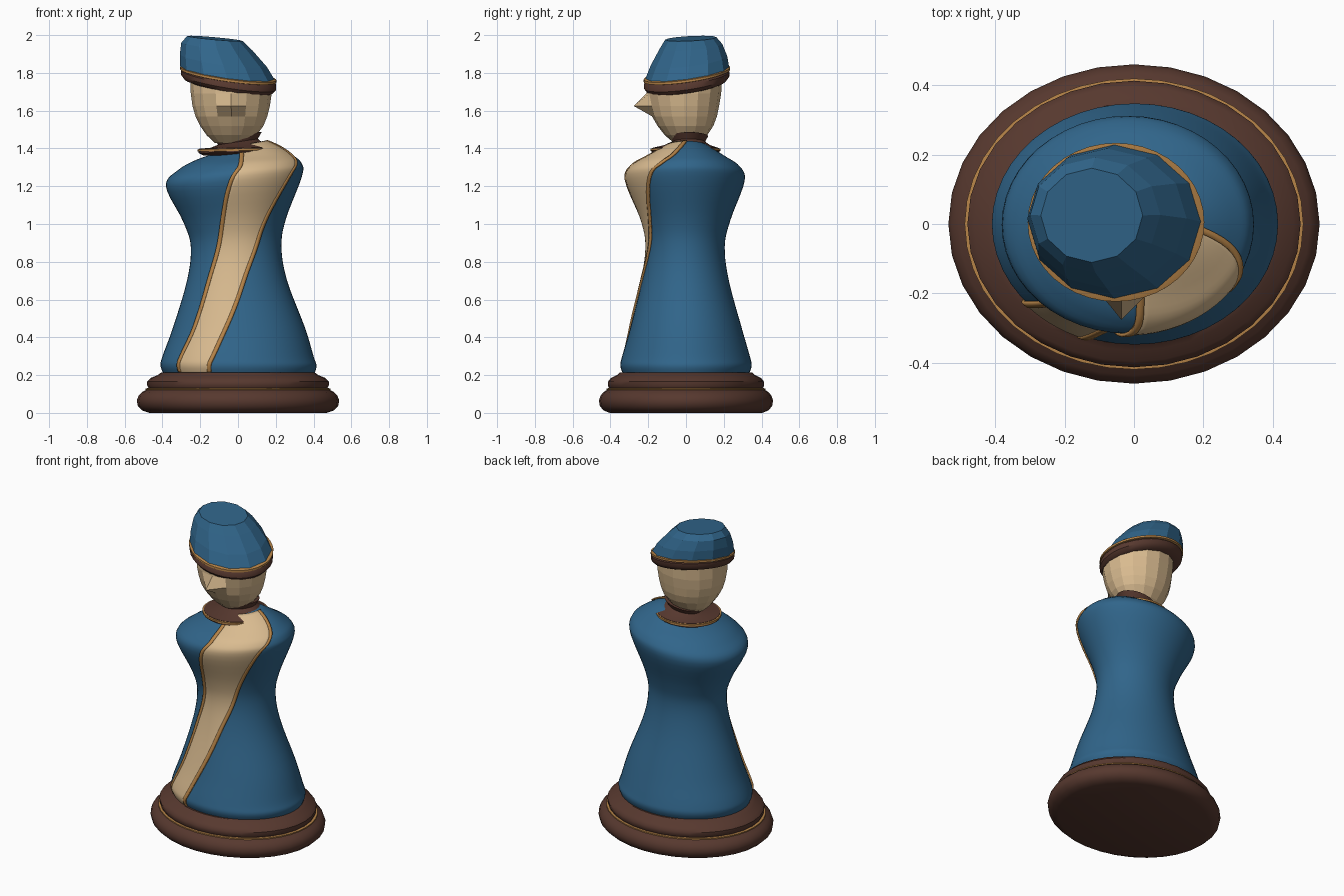
import bpy
import bmesh
from math import sin, cos, radians, pi

cube = bpy.data.objects.get("Cube")
if cube:
    bpy.data.objects.remove(cube, do_unlink=True)


def material(name, rgb):
    m = bpy.data.materials.new(name)
    m.use_nodes = True
    m.diffuse_color = (*rgb, 1)
    m.node_tree.nodes["Principled BSDF"].inputs["Base Color"].default_value = (*rgb, 1)
    return m


BLUE = material("robe blue", (0.03, 0.13, 0.255))
SKIN = material("pale wood", (0.70, 0.50, 0.28))
BROWN = material("dark wood", (0.095, 0.04, 0.028))
GOLD = material("gold trim", (0.47, 0.23, 0.065))


def ring_point(ring, a, grow=0.0):
    """Point on a tilted ellipse; angle 0 is the front."""
    z, cx, cy, rx, ry, tx, ty = ring[:7]
    u, v = sin(a), -cos(a)
    return (cx + (rx + grow) * u, cy + (ry + grow) * v,
            z + tx * rx * u + ty * ry * v + grow * 0.6)


def smooth_rings(keys, steps):
    """Spline through the key rings."""
    out = []
    for i in range(len(keys) - 1):
        quad = [keys[max(i - 1, 0)], keys[i], keys[i + 1], keys[min(i + 2, len(keys) - 1)]]
        for s in range(steps):
            t = s / steps
            out.append([b + 0.5 * t * (c - a + t * (2 * a - 5 * b + 4 * c - d
                        + t * (3 * (b - c) + d - a))) for a, b, c, d in zip(*quad)])
    return out + [list(keys[-1])]


def finish(name, bm, mat, smooth):
    bmesh.ops.recalc_face_normals(bm, faces=bm.faces)
    mesh = bpy.data.meshes.new(name)
    bm.to_mesh(mesh)
    bm.free()
    mesh.materials.append(mat)
    obj = bpy.data.objects.new(name, mesh)
    bpy.context.collection.objects.link(obj)
    if smooth:
        bpy.ops.object.select_all(action="DESELECT")
        obj.select_set(True)
        bpy.context.view_layer.objects.active = obj
        bpy.ops.object.shade_smooth_by_angle(angle=radians(40))
    return obj


def loft(name, rings, mat, sides, smooth=True, pull=None):
    """Closed stack of elliptical rings; pull moves one front point."""
    bm = bmesh.new()
    rows = [[bm.verts.new(ring_point(r, 2 * pi * k / sides)) for k in range(sides)]
            for r in rings]
    for lo, hi in zip(rows, rows[1:]):
        for k in range(sides):
            n = (k + 1) % sides
            bm.faces.new((lo[k], lo[n], hi[n], hi[k]))
    bm.faces.new(rows[0])
    bm.faces.new(rows[-1])
    if pull:
        rows[pull[0]][0].co.y = pull[1]
    return finish(name, bm, mat, smooth)


def strip(name, rings, span, mat, columns, grow):
    """Thin plate that follows the robe between two angles per ring."""
    bm = bmesh.new()
    rows = []
    for r in rings:
        a, b = span(r)
        rows.append([bm.verts.new(ring_point(r, a + (b - a) * k / columns, grow))
                     for k in range(columns + 1)])
    for lo, hi in zip(rows, rows[1:]):
        for k in range(columns):
            bm.faces.new((lo[k], lo[k + 1], hi[k + 1], hi[k]))
    obj = finish(name, bm, mat, True)
    mod = obj.modifiers.new("thickness", "SOLIDIFY")
    mod.thickness = 0.009
    mod.offset = -1


def band(name, z, cx, cy, rx, ry, tx, ty, half):
    """Thin gold ring."""
    loft(name, [(z + dz * half, cx, cy, rx + dr, ry + dr, tx, ty)
                for dz, dr in ((-1, -0.012), (-0.7, 0), (0.7, 0), (1, -0.012))], GOLD, 40)


# Base: stepped oval plinth
profile = [(0, .47), (.012, .505), (.035, .53), (.065, .536), (.09, .527), (.11, .508),
           (.122, .485), (.132, .474), (.145, .481), (.165, .481), (.185, .462),
           (.2, .425), (.215, .405)]
loft("base", [(z, 0, 0, r, r * .86, 0, 0) for z, r in profile], BROWN, 32)
band("base_trim", .126, 0, 0, .489, .42, 0, 0, .005)

# Robe: z, centre x y, radius x y, tilt x y, sash angles in degrees
robe_keys = [
    (.21, .005, 0, .40, .335, 0, 0, -51, -22),
    (.25, .003, 0, .413, .348, 0, 0, -50, -21),
    (.30, 0, 0, .40, .338, 0, 0, -48, -18),
    (.45, .005, 0, .35, .295, 0, 0, -42, -10),
    (.70, -.005, -.003, .265, .23, 0, 0, -34, 9),
    (.88, -.01, -.002, .24, .207, 0, 0, -23, 27),
    (1.02, -.018, 0, .272, .235, .03, 0, -14, 38),
    (1.225, -.022, -.002, .36, .312, .07, 0, -3, 54),
    (1.305, .012, 0, .325, .285, .05, 0, -1, 64),
    (1.36, .04, .005, .24, .2, .05, 0, -6, 72),
    (1.415, .025, .01, .12, .10, .2, 0, -8, 85),
]
robe = smooth_rings(robe_keys, 5)
loft("robe", robe, BLUE, 48)

# Sash with gold edging
strip("sash", robe, lambda r: (radians(r[7]), radians(r[8])), SKIN, 12, .006)
strip("sash_right_edge", robe,
      lambda r: (radians(r[7]) - .006 / r[3], radians(r[7]) + .016 / r[3]), GOLD, 2, .010)
strip("sash_left_edge", robe,
      lambda r: (radians(r[8]) - .016 / r[3], radians(r[8]) + .006 / r[3]), GOLD, 2, .010)

# Collar
loft("collar", [
    (1.365, -.015, 0, .165, .15, .02, 0),
    (1.38, -.015, -.003, .195, .18, .02, 0),
    (1.402, -.013, -.003, .192, .178, .02, 0),
    (1.415, -.005, .005, .14, .125, .08, 0),
    (1.435, 0, .015, .105, .085, .15, 0),
    (1.465, 0, .017, .125, .1, .17, 0),
    (1.47, 0, .017, .10, .08, .17, 0)], BROWN, 32)
band("collar_trim", 1.393, -.014, -.003, .2, .186, .02, 0, .008)

# Head, with one front point drawn out into a nose
loft("head", [
    (1.43, -.035, 0, .088, .065, 0, 0),
    (1.47, -.034, 0, .132, .112, 0, 0),
    (1.52, -.033, -.003, .168, .148, 0, 0),
    (1.57, -.035, -.008, .19, .172, 0, 0),
    (1.625, -.036, -.01, .205, .185, 0, 0),
    (1.69, -.036, -.012, .214, .198, 0, 0),
    (1.76, -.04, -.008, .214, .2, -.13, .14)], SKIN, 16, False, pull=(4, -.277))

# Cap: brim, trim and slouched crown
loft("cap_brim", [
    (1.722, -.05, .002, .205, .18, -.16, .14),
    (1.73, -.05, .002, .235, .21, -.16, .14),
    (1.75, -.05, .003, .252, .226, -.16, .14),
    (1.775, -.05, .004, .252, .226, -.15, .14),
    (1.792, -.05, .004, .235, .21, -.14, .14)], BROWN, 32)
band("cap_trim", 1.791, -.052, .005, .255, .229, -.14, .14, .009)
loft("cap_crown", [
    (1.785, -.052, .005, .253, .226, -.13, .14),
    (1.865, -.078, .016, .23, .202, -.14, .12),
    (1.94, -.112, .026, .188, .166, -.11, .08),
    (1.982, -.122, .025, .147, .136, -.09, .05)], BLUE, 12, False)
